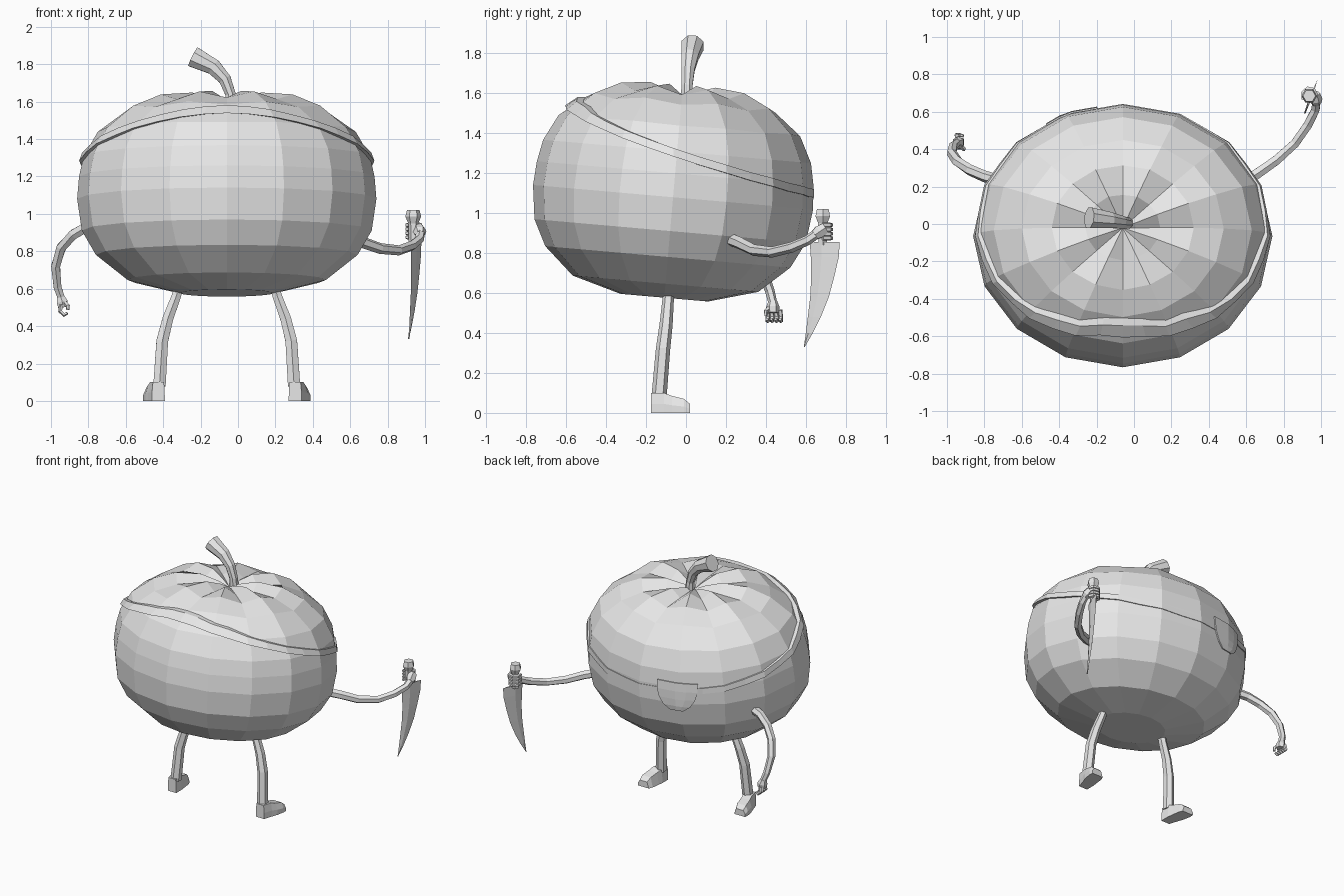
import bpy, bmesh, math
from mathutils import Vector, Matrix
from mathutils.bvhtree import BVHTree

cube = bpy.data.objects.get("Cube")
if cube:
    bpy.data.objects.remove(cube, do_unlink=True)

grey = bpy.data.materials.new("plain grey")
grey.use_nodes = True
COLOR = (0.8, 0.8, 0.8, 1)
grey.diffuse_color = COLOR
for node in grey.node_tree.nodes:
    if node.type == 'BSDF_PRINCIPLED':
        node.inputs["Base Color"].default_value = COLOR

MID = Vector((-0.06, -0.063, 1.10))


def finish(bm, name):
    bmesh.ops.recalc_face_normals(bm, faces=bm.faces)
    mesh = bpy.data.meshes.new(name)
    bm.to_mesh(mesh)
    bm.free()
    mesh.materials.append(grey)
    ob = bpy.data.objects.new(name, mesh)
    bpy.context.collection.objects.link(ob)
    return ob


def loft(bm, rings, caps=True, loop=False):
    """Skin a list of closed point rings."""
    rows = [[bm.verts.new(p) for p in ring] for ring in rings]
    n = len(rows[0])
    pairs = list(zip(rows, rows[1:])) + ([(rows[-1], rows[0])] if loop else [])
    for a, b in pairs:
        for i in range(n):
            j = (i + 1) % n
            bm.faces.new((a[i], a[j], b[j], b[i]))
    if caps and not loop:
        bm.faces.new(rows[0][::-1])
        bm.faces.new(rows[-1])
    return rows


def tube(bm, path, radii, sides=6):
    """Sweep a tapering polygon along a path."""
    pts = [Vector(p) for p in path]
    steps = [(b - a).normalized() for a, b in zip(pts, pts[1:])]
    axis = min(range(3), key=lambda k: sum(abs(s[k]) for s in steps))
    ref = Vector([float(k == axis) for k in range(3)])
    rings = []
    for i, p in enumerate(pts):
        t = (steps[max(i - 1, 0)] + steps[min(i, len(steps) - 1)]).normalized()
        u = t.cross(ref).normalized()
        v = u.cross(t)
        angles = [math.tau * (k + 0.5) / sides for k in range(sides)]
        rings.append([p + radii[i] * (u * math.cos(a) + v * math.sin(a)) for a in angles])
    loft(bm, rings)


def tube_object(name, path, radii, sides=6):
    bm = bmesh.new()
    tube(bm, path, radii, sides)
    return finish(bm, name)


# Pumpkin body: radius, height, and groove depth on every second segment
PROFILE = [(.25, -.525, 0), (.53, -.455, 0), (.70, -.32, 0), (.775, -.19, 0),
           (.80, -.02, 0), (.79, .10, 0), (.765, .21, 0), (.69, .345, .005),
           (.54, .465, .02), (.38, .53, .035), (.20, .545, .05), (.07, .51, .02)]
SEG = 16
bm = bmesh.new()
rings = []
for r, z, groove in PROFILE:
    ring = []
    for k in range(SEG):
        a = math.tau * k / SEG
        drop = groove if k % 2 == 0 else 0
        ring.append((r * math.cos(a), 0.88 * r * math.sin(a), z - drop))
    rings.append(ring)
rows = loft(bm, rings, caps=False)
bm.faces.new(rows[0][::-1])
hub = bm.verts.new((0, 0, .48))
for k in range(SEG):
    bm.faces.new((rows[-1][k], rows[-1][(k + 1) % SEG], hub))
bm.transform(Matrix.Translation(MID) @ Matrix.Rotation(math.radians(-5), 4, 'X'))
bmesh.ops.recalc_face_normals(bm, faces=bm.faces)
skin = BVHTree.FromBMesh(bm)
finish(bm, "pumpkin_body")

# Curved stem
tube_object("stem", [(-.035, .005, 1.56), (-.04, .005, 1.64), (-.07, .01, 1.72),
                     (-.13, .02, 1.785), (-.24, .033, 1.84)],
            [.034, .03, .036, .046, .06], 8)


# Slanted strap hugging the body
def on_skin(angle, z):
    d = Vector((math.cos(angle), 0.88 * math.sin(angle), 0)).normalized()
    hit = skin.ray_cast(Vector((MID.x, MID.y, z)) + d * 2, -d)[0]
    return hit, d


bm = bmesh.new()
rings = []
for k in range(32):
    a = math.tau * k / 32
    s = math.sin(a)
    z = 1.305 - .23 * s + .025 * s * s
    low, d = on_skin(a, z - .021)
    high, d = on_skin(a, z + .021)
    out = .022 - .018 * s
    rings.append([low - d * .02, low + d * out, high + d * out, high - d * .02])
loft(bm, rings, loop=True)
finish(bm, "head_strap")

# Eye patch: thin plate draped over the body
bm = bmesh.new()
grid = []
for z, half in [(1.18, .135), (1.12, .135), (1.06, .12), (1.01, .09), (.975, .045)]:
    row = []
    for k in range(-2, 3):
        hit, normal, _, _ = skin.ray_cast(Vector((-.33 + half * k / 2, 2, z)), Vector((0, -1, 0)))
        row.append(bm.verts.new(hit + normal * .009))
    grid.append(row)
for a, b in zip(grid, grid[1:]):
    for i in range(4):
        bm.faces.new((a[i], a[i + 1], b[i + 1], b[i]))
patch = finish(bm, "eye_patch")
mod = patch.modifiers.new("thickness", 'SOLIDIFY')
mod.thickness = .009
mod.offset = 0

# Legs and feet, mirrored about the body centre
for side, label in ((1, "left"), (-1, "right")):
    def at(dx, y, z):
        return (MID.x + side * dx, y, z)
    tube_object(label + "_leg",
                [at(.25, -.085, .64), at(.27, -.09, .56), at(.315, -.10, .44),
                 at(.345, -.115, .32), at(.36, -.135, .08)],
                [.028, .029, .033, .036, .038])
    bm = bmesh.new()
    rings = []
    for y, dx, bottom, top, h in [(-.175, .365, .035, .03, .10), (-.11, .375, .045, .035, .10),
                                  (-.07, .385, .05, .035, .085), (-.01, .395, .052, .035, .07),
                                  (.02, .40, .045, .03, .045)]:
        rings.append([at(dx - bottom, y, 0), at(dx + bottom, y, 0),
                      at(dx + bottom, y, h * .45), at(dx + top, y, h), at(dx - top, y, h)])
    loft(bm, rings)
    finish(bm, label + "_foot")

# Arms
tube_object("left_arm",
            [(.58, .22, .87), (.66, .27, .85), (.76, .34, .815), (.86, .43, .805),
             (.93, .53, .83), (.97, .61, .865), (.975, .65, .895)],
            [.032, .031, .029, .027, .027, .025, .025])
tube_object("right_arm",
            [(-.72, .23, .95), (-.80, .255, .935), (-.88, .29, .89), (-.945, .335, .82),
             (-.975, .38, .72), (-.965, .42, .61), (-.945, .435, .55)],
            [.032, .031, .030, .029, .027, .024, .022])

# Relaxed right hand with curled fingers
bm = bmesh.new()
tube(bm, [(-.948, .435, .56), (-.94, .435, .53), (-.935, .435, .50)], [.022, .034, .03])
for k in range(4):
    y = .405 + .022 * k
    tube(bm, [(-.945, y, .515), (-.95, y + .004, .48), (-.93, y + .004, .46), (-.912, y, .47)],
         [.012, .012, .011, .008], 5)
tube(bm, [(-.93, .42, .53), (-.91, .40, .51), (-.91, .40, .485)], [.012, .012, .008], 5)
finish(bm, "right_hand")

# Left fist wrapped around the grip
GRIP = Vector((.937, .685, 0))
bm = bmesh.new()
tube(bm, [(.975, .645, .89), (.972, .665, .905), (.965, .695, .925)], [.027, .036, .03])
for k in range(4):
    z = .875 + .022 * k
    arc = [GRIP + Vector((.037 * math.cos(a), .042 * math.sin(a), z))
           for a in (0, .9, 1.8, 2.7, 3.6)]
    tube(bm, arc, [.013, .013, .012, .012, .009], 5)
finish(bm, "left_hand")

# Knife: grip flaring at the pommel, curved blade
tube_object("knife_grip", [GRIP + Vector((0, 0, z)) for z in (.84, .95, .985, 1.02)],
            [.024, .027, .042, .034])
bm = bmesh.new()
rings = []
for z, back, edge in [(.855, .62, .77), (.78, .625, .765), (.68, .627, .742), (.58, .622, .715),
                      (.48, .61, .675), (.40, .60, .635), (.33, .59, .595)]:
    spine, tip = [Vector((.95 + .38 * (y - .69), y, z)) for y in (back, edge)]
    middle = spine.lerp(tip, .4)
    w = Vector((.009, -.003, 0)) * (z + .1)
    rings.append([spine, middle + w, tip, middle - w])
loft(bm, rings)
finish(bm, "knife_blade")
